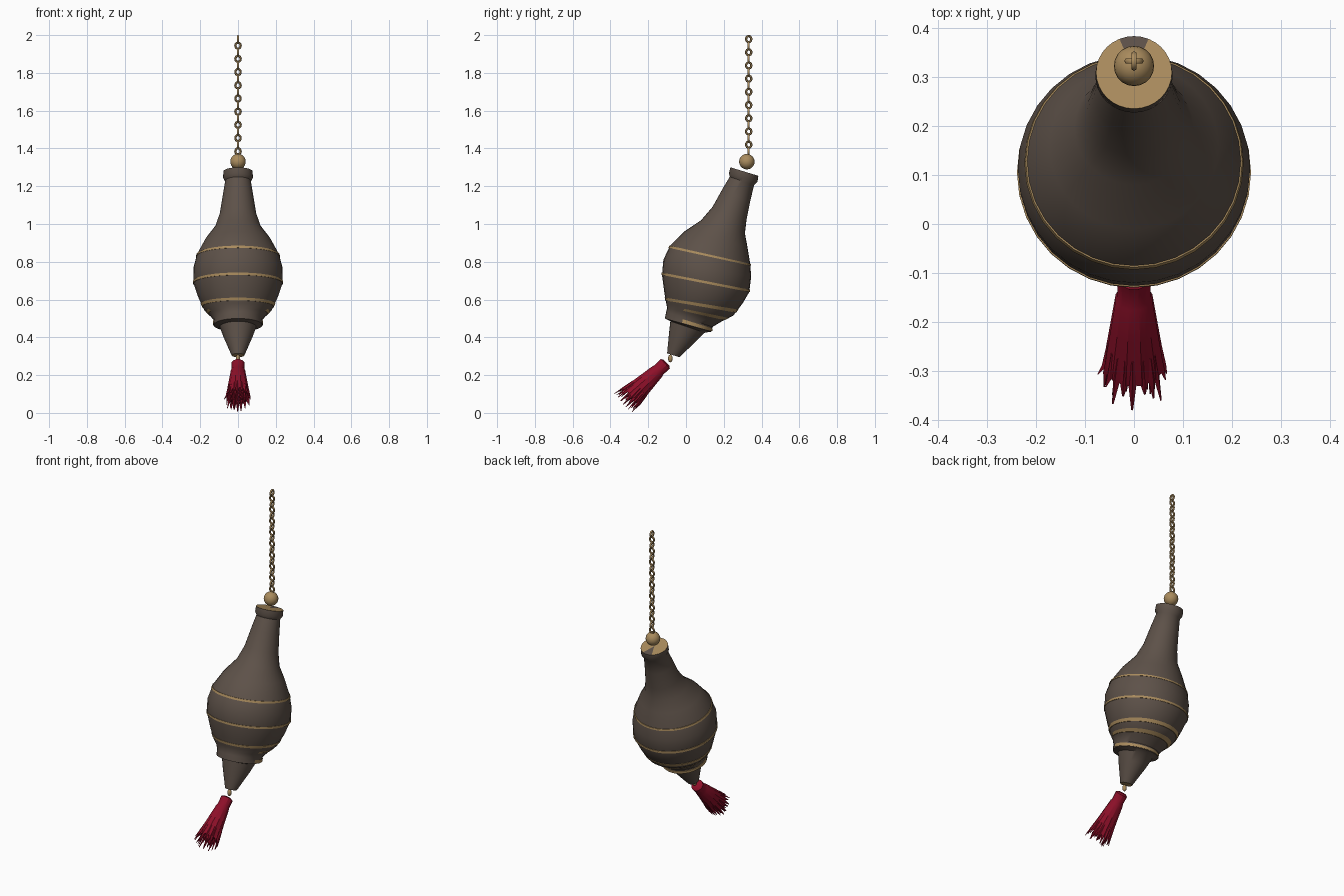
import bpy, bmesh, math, random
from mathutils import Vector

random.seed(4)
cube = bpy.data.objects.get("Cube")
if cube:
    bpy.data.objects.remove(cube)


def material(name, rgb):
    m = bpy.data.materials.new(name)
    m.use_nodes = True
    m.diffuse_color = (*rgb, 1)
    m.node_tree.nodes["Principled BSDF"].inputs["Base Color"].default_value = (*rgb, 1)
    return m


brown = material("dark brown", (0.11, 0.083, 0.066))
gold = material("old gold", (0.40, 0.26, 0.11))
red = material("deep red", (0.27, 0.005, 0.022))


def finish(name, bm, mats, angle=40):
    bmesh.ops.recalc_face_normals(bm, faces=bm.faces[:])
    mesh = bpy.data.meshes.new(name)
    bm.to_mesh(mesh)
    bm.free()
    for m in mats:
        mesh.materials.append(m)
    ob = bpy.data.objects.new(name, mesh)
    bpy.context.collection.objects.link(ob)
    bpy.ops.object.select_all(action='DESELECT')
    ob.select_set(True)
    bpy.context.view_layer.objects.active = ob
    bpy.ops.object.shade_smooth_by_angle(angle=math.radians(angle))
    return ob


def add_loft(bm, rings, closed=True):
    """Skin a list of vertex rings; returns the rings."""
    rows = [[bm.verts.new(p) for p in ring] for ring in rings]
    n = len(rows[0])
    for a, b in zip(rows, rows[1:]):
        for i in range(n if closed else n - 1):
            j = (i + 1) % n
            bm.faces.new((a[i], a[j], b[j], b[i]))
    return rows


def add_fan(bm, ring):
    centre = sum((v.co for v in ring), Vector()) / len(ring)
    c = bm.verts.new(centre)
    return [bm.faces.new((v, ring[(i + 1) % len(ring)], c)) for i, v in enumerate(ring)]


# Body sections: front y, z and back y, z of each slanted circle
SECTIONS = [
    (-.10, .315, -.035, .295), (-.09, .42, .06, .385), (-.083, .485, .10, .425),
    (-.112, .50, .135, .43), (-.105, .535, .14, .455), (-.10, .555, .19, .485),
    (-.105, .58, .25, .515), (-.115, .64, .30, .58), (-.127, .73, .335, .64),
    (-.12, .81, .345, .72), (-.085, .885, .34, .79), (-.01, .96, .325, .88),
    (.08, 1.02, .312, .95), (.14, 1.09, .32, 1.02), (.19, 1.18, .34, 1.12),
    (.232, 1.25, .36, 1.205), (.227, 1.268, .378, 1.222), (.235, 1.30, .383, 1.255),
]
SIDES = 32


def section(s, outset=0.0, start=0, sweep=360):
    """Points of the body circle at fractional section number s."""
    i = min(int(s), len(SECTIONS) - 2)
    fy, fz, by, bz = [a + (b - a) * (s - i) for a, b in zip(SECTIONS[i], SECTIONS[i + 1])]
    half = Vector((0, by - fy, bz - fz)) / 2
    centre = Vector((0, by + fy, bz + fz)) / 2
    r = half.length + outset
    back = half.normalized()
    count = SIDES if sweep == 360 else SIDES + 1
    angles = [math.radians(start + sweep * k / SIDES) for k in range(count)]
    return [centre + Vector((r * math.cos(a), 0, 0)) + back * r * math.sin(a) for a in angles]


bm = bmesh.new()
rows = add_loft(bm, [section(s) for s in range(len(SECTIONS))])
for f in add_fan(bm, rows[0]):
    f.material_index = 1
for f in add_fan(bm, rows[-1]):
    c = f.calc_center_median()
    f.material_index = 0 if c.y > .32 and abs(c.x) < .02 else 1
finish("body", bm, [brown, gold])


# Gold bands around the body
def band(name, s0, s1, start=0, sweep=360):
    bm = bmesh.new()
    steps = [(s0, -.004), (s0, .003), (s1, .003), (s1, -.004)]
    add_loft(bm, [section(s, o, start, sweep) for s, o in steps], sweep == 360)
    finish(name, bm, [gold], 30)


band("upper_band", 9.85, 10)
band("middle_band", 8, 8.16)
band("lower_band", 6.25, 6.5)
band("step_band", 5.2, 5.6, -25, 230)
band("ridge_band", 3.1, 3.7, -15, 210)


# Beads
def bead(name, loc, r, stretch=1):
    bm = bmesh.new()
    bmesh.ops.create_uvsphere(bm, u_segments=20, v_segments=12, radius=r)
    for v in bm.verts:
        v.co = Vector((v.co.x, v.co.y, v.co.z * stretch)) + Vector(loc)
    finish(name, bm, [gold], 60)


bead("top_bead", (0, .322, 1.33), .041)
bead("tassel_bead", (0, -.083, .288), .012, 1.7)

# Chain of alternating oval links
LINKS = 18
bm = bmesh.new()
for k in range(LINKS):
    z = 1.385 + k * (1.979 - 1.385) / (LINKS - 1)
    turned = (LINKS - 1 - k) % 2 == 0
    rings = []
    for i in range(14):
        a = 2 * math.pi * i / 14
        ring = []
        for j in range(6):
            b = 2 * math.pi * j / 6
            w = math.cos(a) * (.014 + .006 * math.cos(b))
            h = math.sin(a) * (.016 + .006 * math.cos(b))
            d = .006 * math.sin(b)
            ring.append(Vector((d, .332 + w, z + h) if turned else (w, .332 + d, z + h)))
        rings.append(ring)
    add_loft(bm, rings + rings[:1])
bmesh.ops.remove_doubles(bm, verts=bm.verts[:], dist=.0001)
finish("chain", bm, [gold], 60)

# Tassel sleeve hanging along a slanted axis
TOP = Vector((0, -.107, .262))
AXIS = (Vector((0, -.335, .045)) - TOP).normalized()
UP = AXIS.cross(Vector((1, 0, 0)))


def around(t, r, a):
    return TOP + AXIS * t + Vector((r * math.cos(a), 0, 0)) + UP * r * math.sin(a)


def tassel_ring(t, r):
    return [around(t, r * (1 + .05 * (i % 2)), 2 * math.pi * i / 24) for i in range(24)]


bm = bmesh.new()
profile = [(-.005, .022), (.003, .034), (.05, .033), (.06, .037),
           (.14, .047), (.21, .056), (.25, .060)]
rows = add_loft(bm, [tassel_ring(t, r) for t, r in profile])
add_fan(bm, rows[0])
add_fan(bm, rows[-1])
finish("tassel_sleeve", bm, [red], 35)

# Frayed strands at the tassel end
bm = bmesh.new()
for count, r0, r1 in ((20, .054, .066), (12, .034, .042), (5, .014, .018)):
    for k in range(count):
        a = 2 * math.pi * (k + random.uniform(-.2, .2)) / count
        end = random.uniform(.27, .315)
        flare = r1 + random.uniform(-.005, .008)
        rings = []
        for t, r, w in ((.19, r0 - .004, .008), (.25, (r0 + r1) / 2, .008), (end, flare, .002)):
            c = around(t, r, a)
            out = around(0, 1, a) - TOP
            side = AXIS.cross(out)
            rings.append([c + out * w * .7, c + side * w, c - out * w * .7, c - side * w])
        ends = add_loft(bm, rings)
        bm.faces.new(ends[0])
        bm.faces.new(ends[-1])
finish("tassel_strands", bm, [red], 30)
